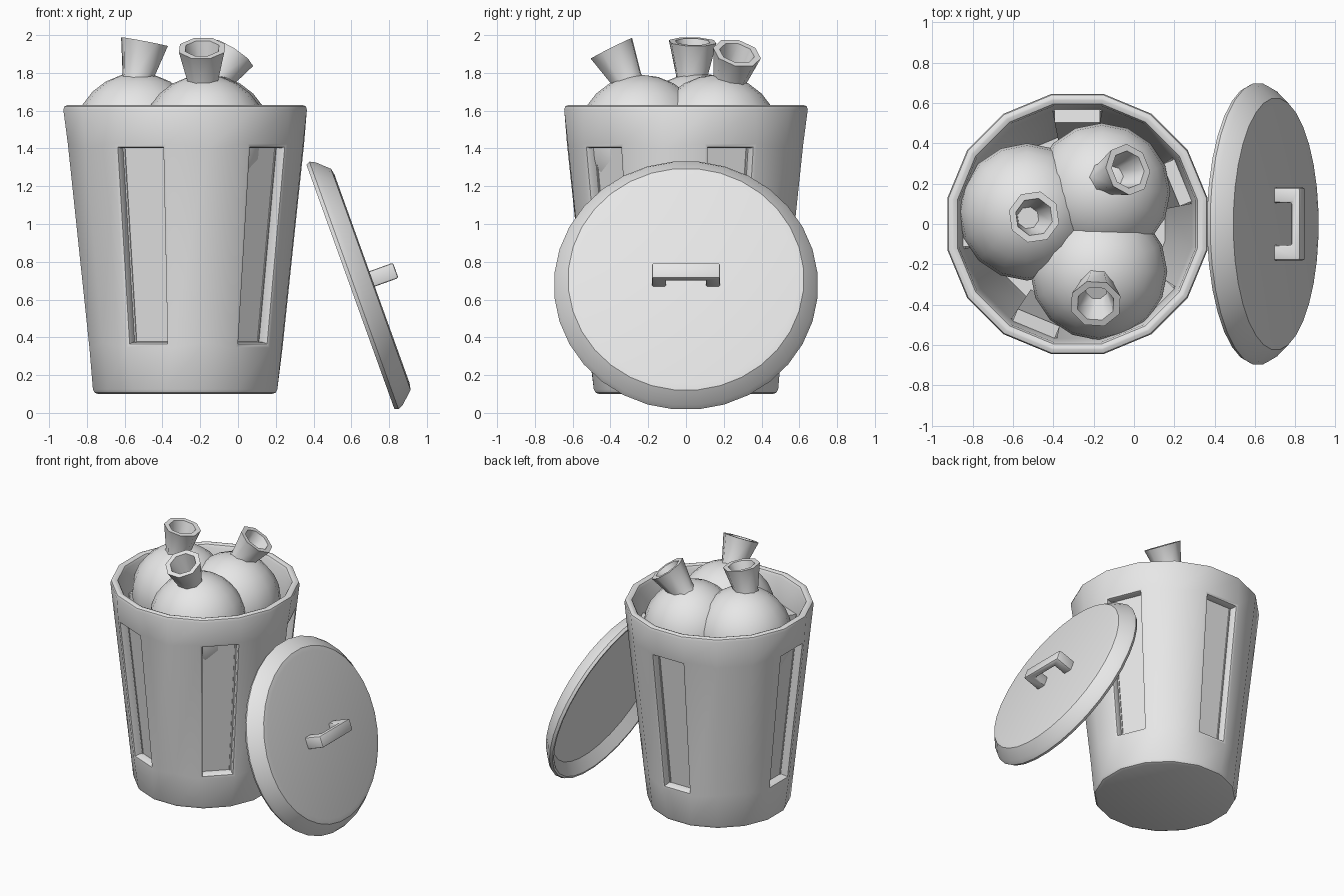
import bpy, bmesh
from math import radians, pi, cos, sin
from mathutils import Matrix, Vector

cube = bpy.data.objects.get("Cube")
if cube:
    bpy.data.objects.remove(cube, do_unlink=True)

grey = bpy.data.materials.new("plain grey")
grey.use_nodes = True
grey.diffuse_color = (0.8, 0.8, 0.8, 1)
grey.node_tree.nodes["Principled BSDF"].inputs["Base Color"].default_value = grey.diffuse_color


def finish(bm, name, matrix=Matrix(), angle=35):
    """Turn a bmesh into a smooth-shaded object with sharp creases."""
    bmesh.ops.recalc_face_normals(bm, faces=bm.faces)
    bm.transform(matrix)
    mesh = bpy.data.meshes.new(name)
    bm.to_mesh(mesh)
    bm.free()
    mesh.materials.append(grey)
    obj = bpy.data.objects.new(name, mesh)
    bpy.context.collection.objects.link(obj)
    bpy.ops.object.select_all(action="DESELECT")
    obj.select_set(True)
    bpy.context.view_layer.objects.active = obj
    bpy.ops.object.shade_smooth_by_angle(angle=radians(angle))
    return obj


def lathe(profile, sides):
    """Spin (radius, height) points round z; return the bmesh and its bands of faces."""
    bm = bmesh.new()
    rings = []
    for r, z in profile:
        angles = [(i - 0.5) * 2 * pi / sides for i in range(sides)]
        rings.append([bm.verts.new((r * cos(a), r * sin(a), z)) for a in angles])
    bands = []
    for low, high in zip(rings, rings[1:]):
        bands.append([bm.faces.new((low[i], low[(i + 1) % sides],
                                    high[(i + 1) % sides], high[i]))
                      for i in range(sides)])
    bm.faces.new(rings[0][::-1])
    bm.faces.new(rings[-1])
    bmesh.ops.recalc_face_normals(bm, faces=bm.faces)
    return bm, bands, rings


# Bin: tapered double wall with five sunken slots
BOTTOM, TOP, WALL, SINK = 0.10, 1.63, 0.06, 0.065
radius = lambda z: 0.495 + 0.165 * (z - BOTTOM) / (TOP - BOTTOM)
levels = [BOTTOM, 0.37, 1.40, TOP]
profile = [(radius(z), z) for z in levels]
profile += [(radius(z) - WALL, z) for z in (TOP, 1.42, 0.35, 0.16)]
bm, bands, rings = lathe(profile, 16)
round_edges = {e for ring in (rings[0], rings[3], rings[4])
               for e in (bm.edges.get((ring[i - 1], ring[i])) for i in range(16))}
for side in (1, 4, 8, 11, 14):
    outer, inner = bands[1][side], bands[5][side]
    push = -outer.normal * SINK
    for face, is_outer in ((outer, True), (inner, False)):
        sunk = bmesh.ops.extrude_discrete_faces(bm, faces=[face])["faces"][0]
        bmesh.ops.translate(bm, verts=sunk.verts, vec=push)
        if is_outer:
            corners = set(sunk.verts)
            walls = [f for e in sunk.edges for f in e.link_faces if f != sunk]
            round_edges |= {e for f in walls for e in f.edges
                            if not corners & set(e.verts)}
bmesh.ops.bevel(bm, geom=[e for e in round_edges if e.is_valid], offset=0.025,
                segments=2, profile=0.5, affect="EDGES", clamp_overlap=True)
finish(bm, "bin", Matrix.Translation((-0.28, 0, 0)))

# Lid: shallow hollow dish leaning on the bin
lid_matrix = Matrix.Translation((0.595, 0, 0.668)) @ Matrix.Rotation(radians(70.2), 4, "Y")
bm, _, _ = lathe([(0.59, 0.122), (0.625, 0.115), (0.685, 0.05), (0.70, 0.02),
                  (0.69, 0), (0.675, 0), (0.60, 0.07)], 32)
finish(bm, "lid", lid_matrix)

# Lid handle: a U-shaped bracket
bm = bmesh.new()
half = [(0.18, 0.10), (0.18, 0.255), (-0.18, 0.255), (-0.18, 0.10),
        (-0.105, 0.10), (-0.105, 0.21), (0.105, 0.21), (0.105, 0.10)]
face = bm.faces.new([bm.verts.new((-0.043, y, z)) for y, z in half])
moved = bmesh.ops.extrude_face_region(bm, geom=[face])["geom"]
bmesh.ops.translate(bm, verts=[v for v in moved if isinstance(v, bmesh.types.BMVert)],
                    vec=(0.086, 0, 0))
bmesh.ops.recalc_face_normals(bm, faces=bm.faces)
bmesh.ops.bevel(bm, geom=bm.edges[:], offset=0.01, segments=2, profile=0.5,
                affect="EDGES", clamp_overlap=True)
finish(bm, "lid_handle", lid_matrix)

# Rubbish bags: round body and a flared, hollow, tied neck
bags = [("left_bag", (-0.53, 0.06, 1.46), (-0.53, 0.03, 1.78), (-0.495, 0.035, 1.965)),
        ("back_bag", (-0.16, 0.16, 1.45), (-0.13, 0.23, 1.75), (-0.03, 0.27, 1.905)),
        ("front_bag", (-0.175, -0.235, 1.45), (-0.185, -0.31, 1.76), (-0.19, -0.395, 1.93))]
for name, centre, base, tip in bags:
    bm = bmesh.new()
    bmesh.ops.create_uvsphere(bm, u_segments=16, v_segments=12, radius=0.34)
    for v in bm.verts:
        if v.co.z < 0:
            v.co.z *= 1.2
    finish(bm, name, Matrix.Translation(centre), 50)

    axis = Vector(tip) - Vector(base)
    length = axis.length
    bm, _, _ = lathe([(0.10, -0.07), (0.085, 0), (0.13, length), (0.095, length),
                      (0.055, 0.03)], 8)
    turn = axis.to_track_quat("Z", "Y").to_matrix().to_4x4()
    finish(bm, name + "_neck", Matrix.Translation(base) @ turn, 50)
